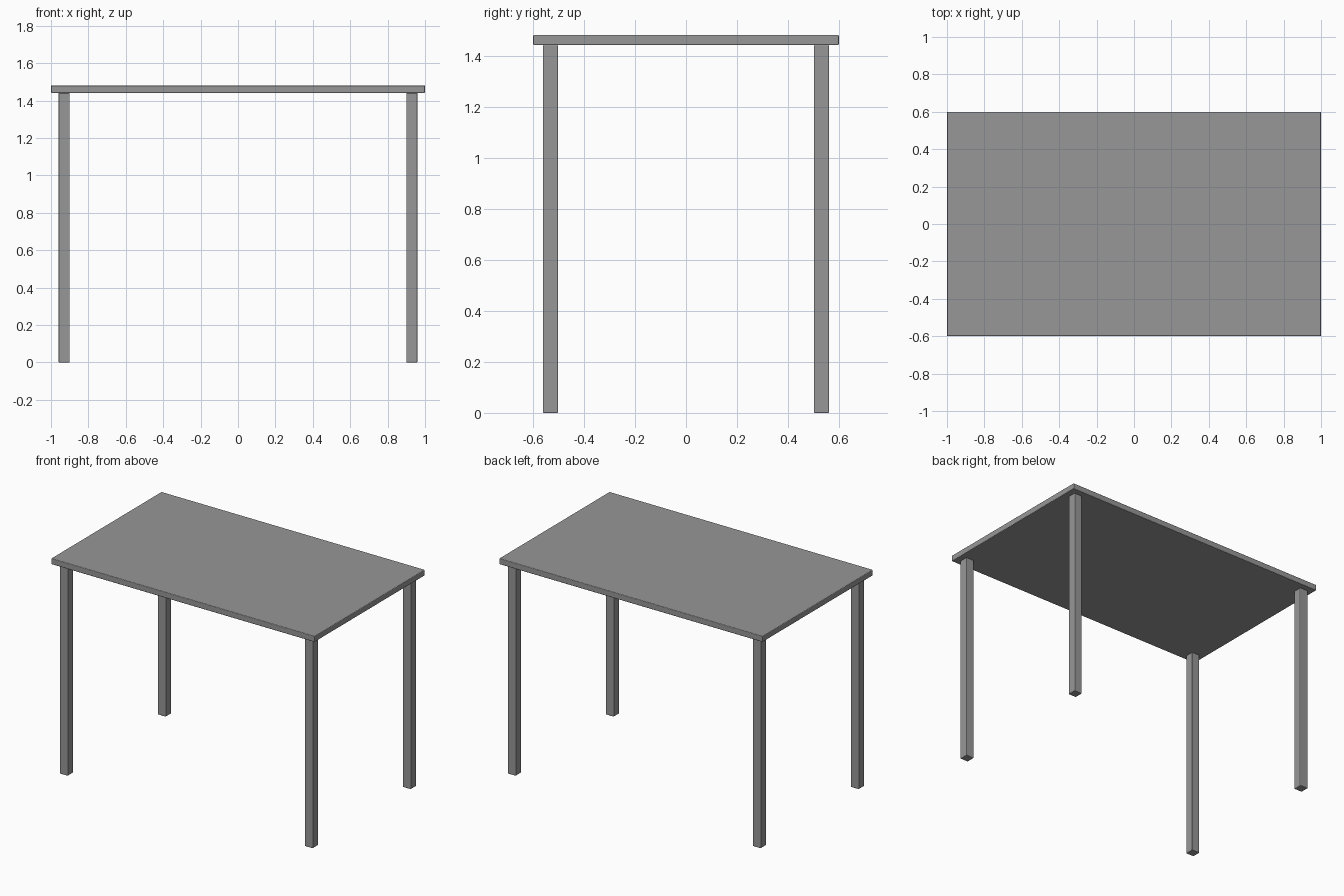
import bpy

if "Cube" in bpy.data.objects:
    bpy.data.objects.remove(bpy.data.objects["Cube"])

TOP_Z, SLAB = 1.481, 0.04
LEG = 0.06
LEG_X, LEG_Y = 0.93, 0.531

grey = bpy.data.materials.new("dark_grey")
grey.diffuse_color = (0.31, 0.31, 0.31, 1)
grey.use_nodes = True
grey.node_tree.nodes["Principled BSDF"].inputs["Base Color"].default_value = grey.diffuse_color


def box(name, size, centre):
    bpy.ops.mesh.primitive_cube_add(size=1, location=centre)
    ob = bpy.context.object
    ob.name = name
    ob.scale = size
    bpy.ops.object.transform_apply(location=False, rotation=False, scale=True)
    ob.data.materials.append(grey)
    # tiny eased edges
    bev = ob.modifiers.new("eased_edges", 'BEVEL')
    bev.width = 0.004
    bev.segments = 3
    return ob


# Tabletop slab
box("tabletop", (2.0, 1.197, SLAB), (0, 0, TOP_Z - SLAB / 2))

# Four square legs, inset from the corners
leg_h = TOP_Z - SLAB
for sy, depth in ((-1, "front"), (1, "back")):
    for sx, side in ((-1, "left"), (1, "right")):
        box(f"{depth}_{side}_leg", (LEG, LEG, leg_h),
            (sx * LEG_X, sy * LEG_Y, leg_h / 2))
